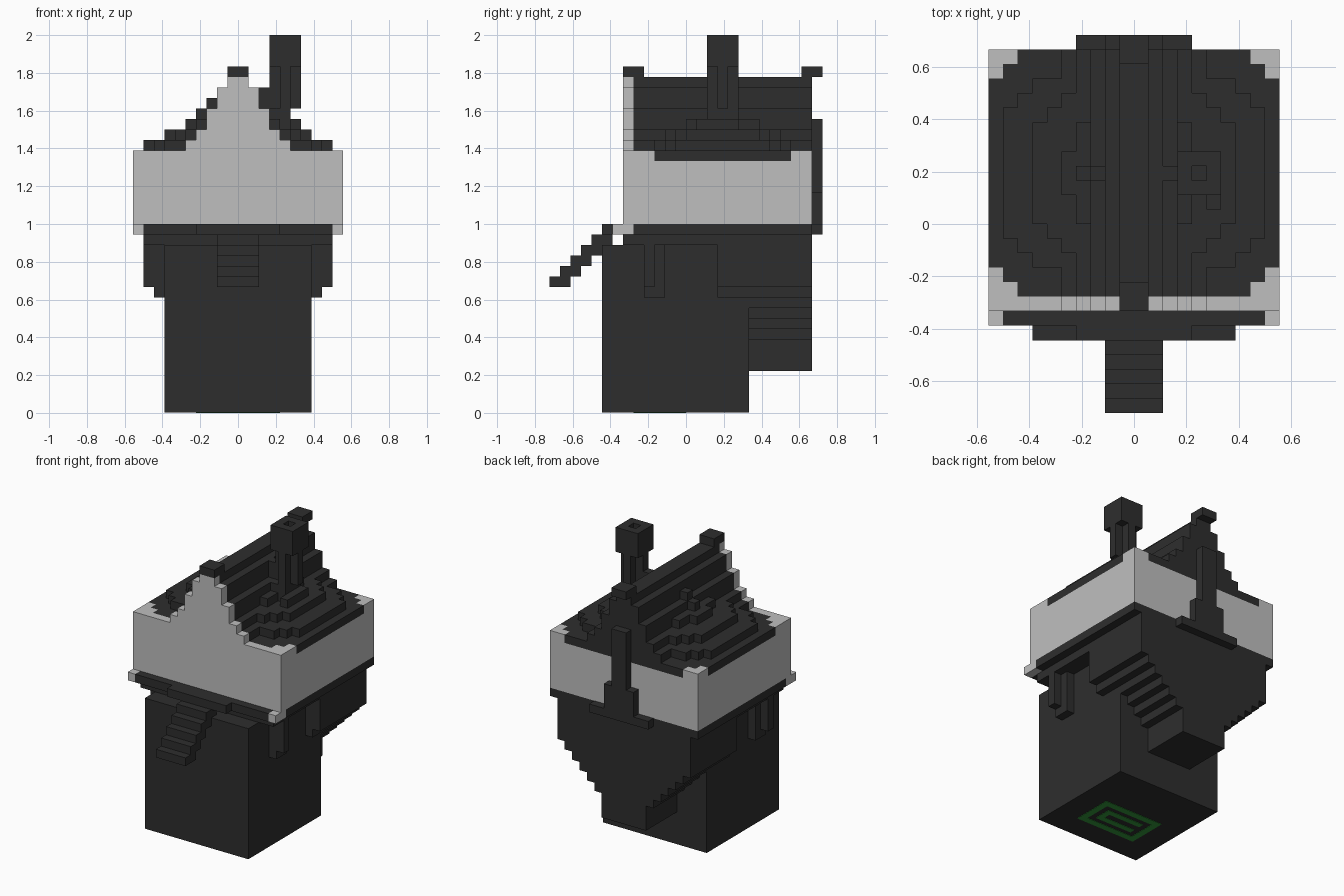
import bpy, bmesh
from mathutils import Matrix, Vector

if "Cube" in bpy.data.objects:
    bpy.data.objects.remove(bpy.data.objects["Cube"], do_unlink=True)

U = 1 / 18  # one block


def material(name, rgb):
    m = bpy.data.materials.new(name)
    m.use_nodes = True
    m.diffuse_color = (*rgb, 1)
    m.node_tree.nodes["Principled BSDF"].inputs["Base Color"].default_value = (*rgb, 1)
    return m


DARK = material("charcoal", (0.027, 0.027, 0.027))
LIGHT = material("pale grey", (0.52, 0.52, 0.52))
GREEN = material("green", (0.032, 0.305, 0.042))


def part(name, mat, boxes):
    """One object from boxes given as (x0, x1, y0, y1, z0, z1) in blocks."""
    bm = bmesh.new()
    for x0, x1, y0, y1, z0, z1 in boxes:
        size = Vector((x1 - x0, y1 - y0, z1 - z0)) * U
        mid = Vector((x0 + x1, y0 + y1, z0 + z1)) * U / 2
        bmesh.ops.create_cube(bm, size=1, matrix=Matrix.Translation(mid) @ Matrix.Diagonal((*size, 1)))
    me = bpy.data.meshes.new(name)
    bm.to_mesh(me)
    bm.free()
    me.materials.append(mat)
    ob = bpy.data.objects.new(name, me)
    bpy.context.collection.objects.link(ob)
    return ob


def both(boxes):
    """Boxes plus their mirror images across x = 0."""
    return boxes + [(-b[1], -b[0], *b[2:]) for b in boxes]


# Base block and floor layers
part("base_block", DARK, [(-7, 7, -8, 6, 0.05, 16)])
part("floor", DARK, [(-9, 9, -6, 12, 16, 17), (-9, 9, -7, 12, 17, 18), (-10, 10, -5, 12, 17, 18)])
part("floor_corners", LIGHT, both([(9, 10, -7, -5, 17, 18)]))

# Emblem under the base
part("bottom_spiral", GREEN, [
    (-4, 4, -5, -4.2, 0, 0.05), (-4, 4, -0.8, 0, 0, 0.05),
    (-4, -3.2, -4.2, -0.8, 0, 0.05), (3.2, 4, -4.2, -0.8, 0, 0.05),
    (-2.5, 2.5, -3.6, -2.9, 0, 0.05), (-2.5, 2.5, -2.1, -1.4, 0, 0.05),
    (1.8, 2.5, -2.9, -2.1, 0, 0.05)])

# Front steps, hanging free of the wall
part("front_steps", DARK, [(-4, 4, -8, -7, 17, 18)] +
     [(-2, 2, -8 - k, -6 - k, 17 - k, 18 - k) for k in range(1, 6)])

# Side brackets
part("side_brackets", DARK, both([(8, 9, -4, -3, 12, 16), (7, 8, -4, -2, 11, 16)]))

# Rear overhang, narrowing downwards
part("rear_overhang", DARK, [
    (-9, 9, 3, 12, 12, 16), (-8, 8, 3, 12, 11, 12), (-7, 7, 6, 12, 10, 11),
    (-6, 6, 6, 12, 9, 10), (-5, 5, 6, 12, 8, 9), (-4, 4, 6, 12, 7, 8), (-3, 3, 6, 12, 4, 7)])

# House walls, with pale corners showing beside the roof
part("walls", LIGHT, [(-10, 10, -6, 12, 18, 24)])
part("wall_corners", LIGHT, both([
    (9, 10, -5, -3, 24, 25), (8, 9, -5, -4, 24, 25),
    (9, 10, 10, 11, 24, 25), (8, 10, 11, 12, 24, 25)]))

# Stepped gable: pale front wall, dark roof behind
gable = [5, 4, 3, 3, 2, 2, 1]
part("front_gable", LIGHT, [(-10, 10, -6, -5, 24, 25)] +
     [(-w, w, -6, -5, 25 + i, 26 + i) for i, w in enumerate(gable)])
part("gable_roof", DARK, [(-w, w, -5, 12, 25 + i, 26 + i) for i, w in enumerate(gable)])

# Roof terraces: (z, half width, y0, y1)
terraces = [(24, 10, -3, 10), (24, 9, -4, 11), (24, 8, -5, 12),
            (25, 9, -1, 8), (25, 8, -2, 9), (25, 7, -3, 10),
            (26, 7, 0, 7), (26, 6, -1, 8), (26, 5, -2, 9),
            (27, 5, 2, 5), (27, 4, 0, 7)]
part("roof_terraces", DARK, [(-w, w, a, b, z, z + 1) for z, w, a, b in terraces])

# Ridge ends and small roof bump
part("ridge_ends", DARK, [(-1, 1, -6, -4, 32, 33), (-1, 1, 11, 13, 32, 33)])
part("roof_bump", DARK, [(-4, -2, 3, 4, 28, 29), (-3, -2, 3, 4, 29, 30)])

# Chimney: cross-shaped stem and a head with a hole
part("chimney_stem", DARK, [
    (5, 6, 1, 5, 27, 28), (3, 5, 2, 5, 28, 29), (2, 3, 3, 4, 29, 31),
    (3, 6, 3, 4, 29, 33), (4, 5, 2, 5, 29, 33)])
part("chimney_head", DARK, [
    (3, 6, 2, 5, 33, 35), (3, 4, 2, 5, 35, 36), (5, 6, 2, 5, 35, 36),
    (4, 5, 2, 3, 35, 36), (4, 5, 4, 5, 35, 36)])

# Rear post against the back wall
part("rear_post", DARK, [(-4, 4, 12, 13, 17, 18), (-2, 2, 12, 13, 18, 21), (-1, 1, 12, 13, 21, 28)])
